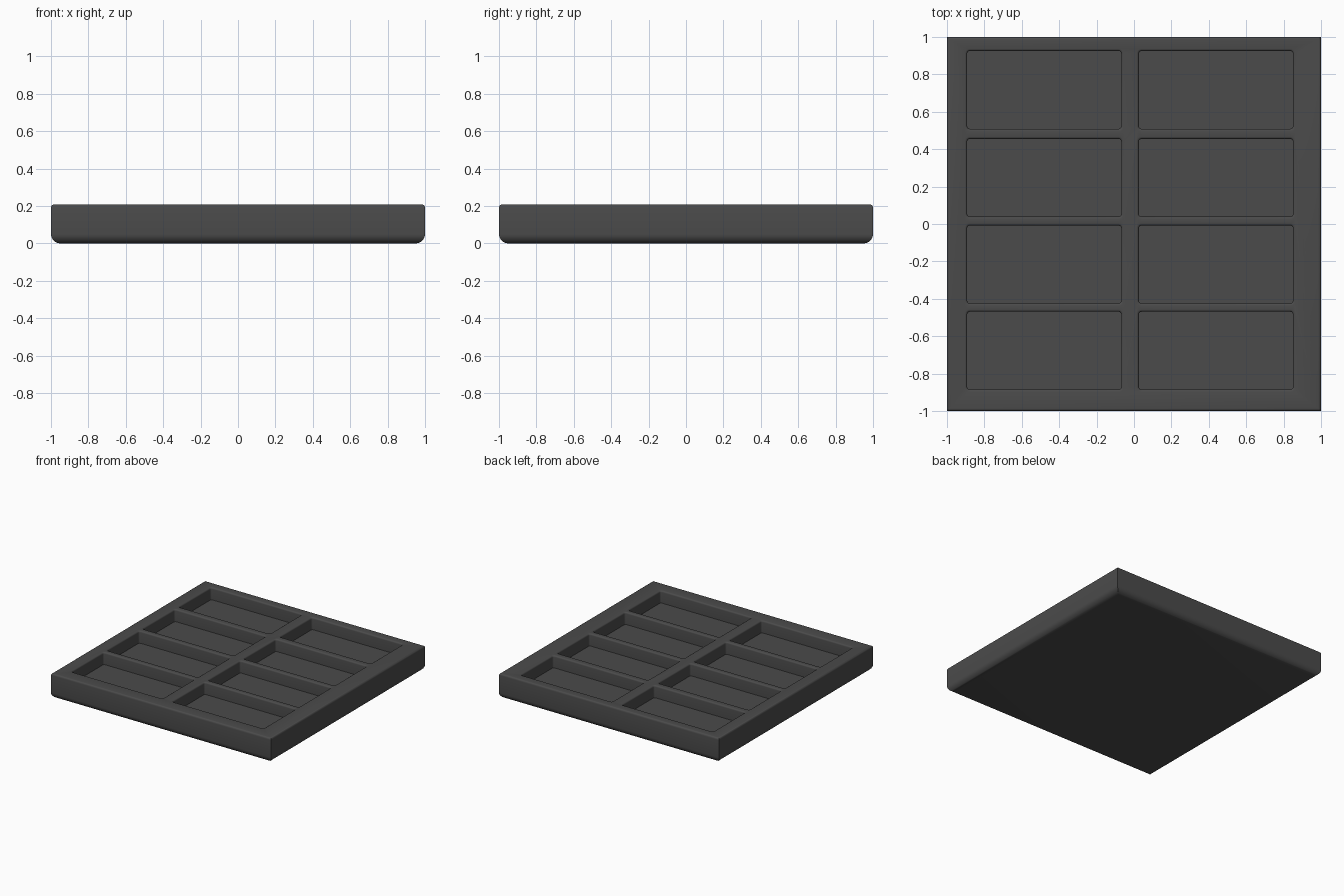
import bpy, bmesh
from math import sin, cos, pi

if "Cube" in bpy.data.objects:
    bpy.data.objects.remove(bpy.data.objects["Cube"])

H = 0.207          # tray height
FLOOR = 0.107      # pocket floor level
RIM = 0.012        # small rounding on the top edges


def outline(w, d, r, steps):
    """Rounded rectangle with half sizes w, d (r = 0 gives sharp corners)."""
    if r <= 0:
        return [(w, d), (-w, d), (-w, -d), (w, -d)]
    pts = []
    for q, (sx, sy) in enumerate(((1, 1), (-1, 1), (-1, -1), (1, -1))):
        for i in range(steps + 1):
            a = (q + i / steps) * pi / 2
            pts.append((sx * (w - r) + r * cos(a), sy * (d - r) + r * sin(a)))
    return pts


def loft(name, w, d, r, profile, at=(0, 0)):
    """Stack outlines along a profile of (outward offset, z) and cap both ends."""
    bm = bmesh.new()
    rings = [[bm.verts.new((at[0] + x, at[1] + y, z))
              for x, y in outline(w + o, d + o, r + o if r else 0, 4)]
             for o, z in profile]
    n = len(rings[0])
    for a, b in zip(rings, rings[1:]):
        for i in range(n):
            j = (i + 1) % n
            bm.faces.new((a[i], a[j], b[j], b[i]))
    bm.faces.new(rings[0][::-1])
    bm.faces.new(rings[-1])
    bmesh.ops.recalc_face_normals(bm, faces=bm.faces)
    me = bpy.data.meshes.new(name)
    bm.to_mesh(me)
    bm.free()
    ob = bpy.data.objects.new(name, me)
    bpy.context.collection.objects.link(ob)
    return ob


def arc(cx, cz, r, a0, a1, n):
    return [(cx + r * cos((a0 + (a1 - a0) * i / n) * pi / 2),
             cz + r * sin((a0 + (a1 - a0) * i / n) * pi / 2)) for i in range(n + 1)]


# Tray body: large rounding below, small rounding above, mitred corners
body = arc(-0.05, 0.05, 0.05, -1, 0, 8) + arc(-0.015, H - 0.015, 0.015, 0, 1, 4)
tray = loft("tray", 1, 1, 0, body)

# Eight pockets, walls flaring into a rounded rim
pocket = [(0, FLOOR)] + arc(RIM, H - RIM, RIM, 2, 1, 4) + [(RIM, H + 0.05)]
pockets = [loft("pocket_cutter", 0.412, 0.208, 0.014, pocket, (x, y))
           for x in (-0.48, 0.438)
           for y in (0.717, 0.247, -0.216, -0.677)]
for cutter in pockets:
    mod = tray.modifiers.new("pocket", 'BOOLEAN')
    mod.operation = 'DIFFERENCE'
    mod.solver = 'EXACT'
    mod.object = cutter

# Apply the cuts and drop the cutters
bpy.context.view_layer.objects.active = tray
tray.select_set(True)
for mod in list(tray.modifiers):
    bpy.ops.object.modifier_apply(modifier=mod.name)
for cutter in pockets:
    bpy.data.objects.remove(cutter)
bpy.ops.object.shade_smooth_by_angle(angle=0.6)

# Dark grey finish
mat = bpy.data.materials.new("dark_grey")
mat.diffuse_color = (0.07, 0.07, 0.07, 1)
mat.use_nodes = True
mat.node_tree.nodes["Principled BSDF"].inputs["Base Color"].default_value = mat.diffuse_color
tray.data.materials.append(mat)
